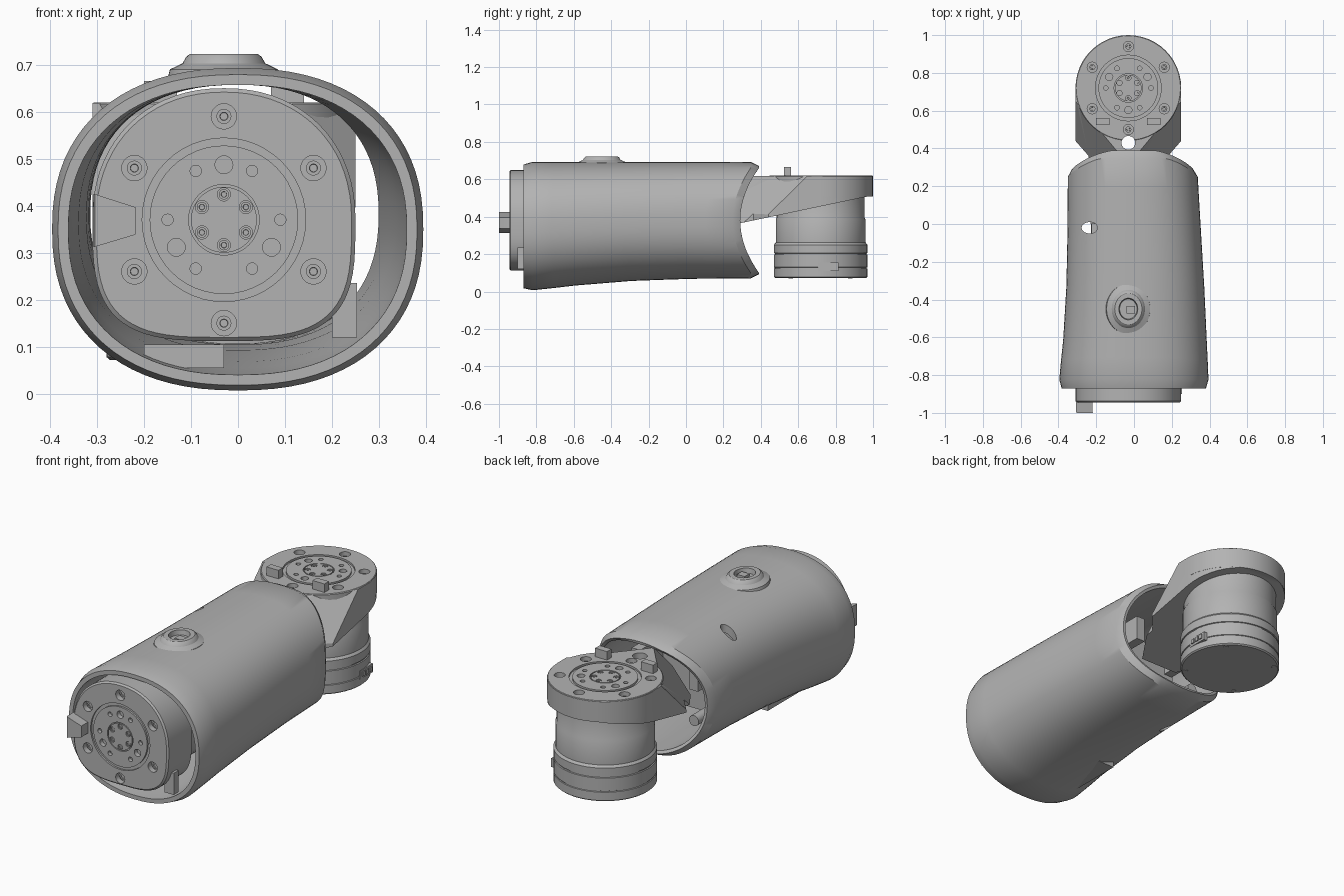
import bpy, bmesh
from math import sin, cos, pi, radians
from mathutils import Vector

cube = bpy.data.objects.get("Cube")
if cube:
    bpy.data.objects.remove(cube, do_unlink=True)

grey = bpy.data.materials.new("machined grey")
grey.use_nodes = True
COLOUR = (0.45, 0.45, 0.45, 1)
grey.diffuse_color = COLOUR
grey.node_tree.nodes["Principled BSDF"].inputs["Base Color"].default_value = COLOUR

CX = -0.03                      # shared motor axis offset
FRONT = Vector((CX, -0.945, 0.37))
TOP = Vector((CX, 0.72, 0.62))
FACE_FRONT = (pi / 2, 0, 0)     # turns local z towards the front


def shade(ob):
    ob.data.shade_smooth()
    ob.data.set_sharp_from_angle(angle=radians(30))


def make(name, bm, loc=(0, 0, 0), rot=(0, 0, 0)):
    bmesh.ops.recalc_face_normals(bm, faces=bm.faces)
    mesh = bpy.data.meshes.new(name)
    bm.to_mesh(mesh)
    bm.free()
    mesh.materials.append(grey)
    ob = bpy.data.objects.new(name, mesh)
    bpy.context.collection.objects.link(ob)
    ob.location, ob.rotation_euler = loc, rot
    shade(ob)
    return ob


def loft(bm, rings, closed=False):
    """Skin a list of point rings; cap the ends unless the loft closes on itself."""
    vs = [[bm.verts.new(p) for p in ring] for ring in rings]
    n = len(vs[0])
    pairs = list(zip(vs, vs[1:])) + ([(vs[-1], vs[0])] if closed else [])
    for a, b in pairs:
        for i in range(n):
            j = (i + 1) % n
            bm.faces.new((a[i], a[j], b[j], b[i]))
    if not closed:
        bm.faces.new(vs[0])
        bm.faces.new(vs[-1])


def circle(r, z, x=0, y=0, n=48):
    return [(x + r * cos(2 * pi * i / n), y + r * sin(2 * pi * i / n), z) for i in range(n)]


def lathe(name, profile, loc, rot=(0, 0, 0), closed=False):
    bm = bmesh.new()
    loft(bm, [circle(r, z) for r, z in profile], closed)
    return make(name, bm, loc, rot)


def prism(name, outline, z0, z1, loc=(0, 0, 0), rot=(0, 0, 0), edge=0.97):
    bm = bmesh.new()
    levels = ((z0, 1), (z1 - 0.008, 1), (z1, edge))
    loft(bm, [[(x * s, y * s, z) for x, y in outline] for z, s in levels])
    return make(name, bm, loc, rot)


def box(name, lo, hi):
    outline = [(lo[0], lo[1]), (hi[0], lo[1]), (hi[0], hi[1]), (lo[0], hi[1])]
    bm = bmesh.new()
    loft(bm, [[(x, y, z) for x, y in outline] for z in (lo[2], hi[2])])
    return make(name, bm)


def combine(ob, tool, operation):
    tool.hide_render = True
    mod = ob.modifiers.new("combine", 'BOOLEAN')
    mod.operation, mod.solver, mod.object = operation, 'EXACT', tool
    bpy.context.view_layer.update()
    bpy.context.view_layer.objects.active = ob
    bpy.ops.object.modifier_apply(modifier=mod.name)
    bpy.data.objects.remove(tool, do_unlink=True)
    shade(ob)


def polar(r, deg):
    return r * cos(radians(deg)), r * sin(radians(deg))


def drill(ob, loc, rot, turn):
    """Cut the bolt pattern into a motor face."""
    bm = bmesh.new()

    def bore(r, pos, depth, n=20):
        loft(bm, [circle(r, z, *pos, n) for z in (-depth, 0.02)])

    for r0, r1 in ((0.158, 0.174), (0.070, 0.075)):
        loft(bm, [circle(r0, -0.01), circle(r1, -0.01), circle(r1, 0.02), circle(r0, 0.02)], True)
    for k in range(6):
        bore(0.027, polar(0.22, 30 + 60 * k), 0.03)
        bore(0.012, polar(0.12, turn + 60 * k), 0.02)
        bore(0.014, polar(0.054, turn + 30 + 60 * k), 0.008)
    for k in range(3):
        bore(0.019, polar(0.117, turn + 90 + 120 * k), 0.025)
    combine(ob, make("bore_cutter", bm, loc, rot), 'DIFFERENCE')


def bolts(prefix, loc, rot, turn):
    for r, deg0, size, depth in ((0.054, turn + 30, 0.011, 0.002), (0.22, 30, 0.016, 0.018)):
        bm = bmesh.new()
        for k in range(6):
            pos = polar(r, deg0 + 60 * k)
            loft(bm, [circle(size * s, z, *pos, 16) for s, z in
                      ((1, -0.032), (1, -depth), (0.55, -depth), (0.5, -depth - 0.005))])
        make(f"{prefix}_bolts_{int(r * 1000)}", bm, loc, rot)


# Tapered hollow shell with a scooped rear rim
STATIONS = [(-0.87, 0.397, 0.395, 0.004), (-0.8, 0.395, 0.394, 0.008), (-0.6, 0.375, 0.385, 0.032),
            (-0.3, 0.358, 0.372, 0.057), (0, 0.352, 0.355, 0.068), (0.4, 0.35, 0.333, 0.071)]


def section(y, inset):
    for a, b in zip(STATIONS, STATIONS[1:]):
        if y <= b[0]:
            break
    f = (y - a[0]) / (b[0] - a[0])
    left, right, low = [p + (q - p) * f for p, q in zip(a[1:], b[1:])]
    mid, half = (0.693 + low) / 2, (0.693 - low) / 2 - inset
    pts = []
    for i in range(80):
        c, s = cos(2 * pi * i / 80), sin(2 * pi * i / 80)
        x = abs(c) ** 0.87 * ((right if c > 0 else left) - inset)
        pts.append((x if c > 0 else -x, mid + half * abs(s) ** 0.87 * (1 if s > 0 else -1)))
    return pts


def shell_ring(t, inset):
    ring = []
    for x, z in section(-0.87 + t * 1.23, inset):
        end = 0.29 + 0.1 * min(1, abs(z - 0.38) / 0.28) ** 2
        ring.append((x, -0.87 + t * (end + 0.87), z))
    return ring


steps = [0.04, 0.13, 0.22, 0.34, 0.46, 0.6, 0.72, 0.84, 0.965]
bm = bmesh.new()
loft(bm, [shell_ring(0, 0.014)] + [shell_ring(t, 0) for t in steps] + [shell_ring(1, 0.022)]
     + [shell_ring(t, 0.036) for t in [1] + steps[::-1] + [0]], closed=True)
shell = make("shell", bm)
hole = lathe("access_hole_cutter", [(0.03, -0.2), (0.03, 1)], (-0.235, -0.02, 0))
hole.scale.x = 1.4
combine(shell, hole, 'DIFFERENCE')

# Raised cable port on top of the shell
port = lathe("cable_port", [(0.12, 0.67), (0.115, 0.69), (0.088, 0.703), (0.08, 0.717), (0.072, 0.723),
                            (0.05, 0.723), (0.046, 0.698)], (CX, -0.45, 0))
port.scale.y = 1.15
box("port_connector", (CX - 0.01, -0.475, 0.69), (CX + 0.035, -0.435, 0.712))

# Front motor: round above, squarer below
outline = []
for i in range(72):
    c, s = cos(2 * pi * i / 72), sin(2 * pi * i / 72)
    p, b = (0.93, 0.28) if s >= 0 else (0.6, 0.258)
    outline.append((0.28 * abs(c) ** p * (1 if c > 0 else -1), b * abs(s) ** p * (1 if s > 0 else -1)))
front_plate = prism("front_flange", outline, -0.2, 0, FRONT, FACE_FRONT)
drill(front_plate, FRONT, FACE_FRONT, 0)
bolts("front", FRONT, FACE_FRONT, 0)
lathe("front_motor_barrel", [(0.25, -0.19), (0.25, -0.5), (0.24, -0.51), (0.24, -0.6), (0.225, -0.61)],
      FRONT, FACE_FRONT)
prism("front_stop_tab", [(-0.277, 0.055), (-0.277, -0.058), (-0.19, -0.032), (-0.19, 0.027)],
      -0.01, 0.055, FRONT, FACE_FRONT, 0.99)
box("front_connector", (0.2, -0.9, 0.12), (0.253, -0.86, 0.235))

# Rear bracket: tapered neck with a slanted underside, joined to a round head
half = [(0.28, 0), (0.28, -0.28), (0.21, -0.36), (0.2, -0.56)]
arc = [polar(0.279, 180 * i / 24) for i in range(1, 24)]
bm = bmesh.new()
shape = [(x, y) for x, y in half[::-1]] + arc + [(-x, y) for x, y in half]
loft(bm, [[(x, y, z) for x, y in shape] for z in (-0.35, -0.002)])


def slice_off(point, normal):
    geom = bm.verts[:] + bm.edges[:] + bm.faces[:]
    cut = bmesh.ops.bisect_plane(bm, geom=geom, plane_co=point, plane_no=normal, clear_outer=True)
    edges = [e for e in cut["geom_cut"] if isinstance(e, bmesh.types.BMEdge)]
    bmesh.ops.holes_fill(bm, edges=edges, sides=0)


slice_off((0, 0.26, -0.11), (0, 0.21, -1))
for side in (-1, 1):
    slice_off((0.17 * side, -0.2, 0), (1.2 * side, -1, 1.02))
bracket = make("rear_bracket", bm, TOP)
head = lathe("bracket_head", [(0.28, -0.112), (0.28, -0.004), (0.276, 0)], TOP)
combine(bracket, head, 'UNION')
combine(bracket, lathe("cable_hole_cutter", [(0.036, 0), (0.036, 1)], (CX, 0.43, 0)), 'DIFFERENCE')
drill(bracket, TOP, (0, 0, 0), 180)
bolts("head", TOP, (0, 0, 0), 180)
for i, x in enumerate((CX - 0.135, CX + 0.135)):
    box(f"head_stop_tab_{i + 1}", (x - 0.035, 0.525, 0.61), (x + 0.035, 0.562, 0.665))

# Rear motor hanging below the head
lathe("rear_motor", [(0.243, 0.072), (0.25, 0.078), (0.25, 0.122), (0.246, 0.124), (0.246, 0.128),
                     (0.25, 0.13), (0.25, 0.197), (0.245, 0.199), (0.245, 0.204), (0.25, 0.206),
                     (0.25, 0.25), (0.24, 0.262), (0.24, 0.385), (0.235, 0.395), (0.235, 0.55)],
      (CX, 0.72, 0))
box("motor_connector", (0.15, 0.705, 0.11), (0.222, 0.815, 0.155))
for i in range(3):
    y = 0.722 + 0.03 * i
    box(f"connector_socket_{i + 1}", (0.2, y, 0.122), (0.228, y + 0.02, 0.145))
for k in range(4):
    x, y = polar(0.225, 45 + 90 * k)
    lathe(f"base_screw_{k + 1}", [(0.012, 0.069), (0.012, 0.08)], (CX + x, 0.72 + y, 0))

# Inner frame linking both motors
for side, word in ((-1, "right"), (1, "left")):
    x = CX + side * 0.17
    box(f"{word}_frame_beam", (x - 0.025, -0.4, 0.4), (x + 0.025, 0.22, 0.53))
    lathe(f"{word}_frame_rod", [(0.028, 0), (0.028, 0.65)], (x, 0.22, 0.24), FACE_FRONT)
box("frame_cross_plate", (CX - 0.2, 0.0, 0.2), (CX + 0.2, 0.03, 0.54))
box("floor_rib", (CX - 0.17, -0.8, 0.055), (CX, -0.4, 0.105))
